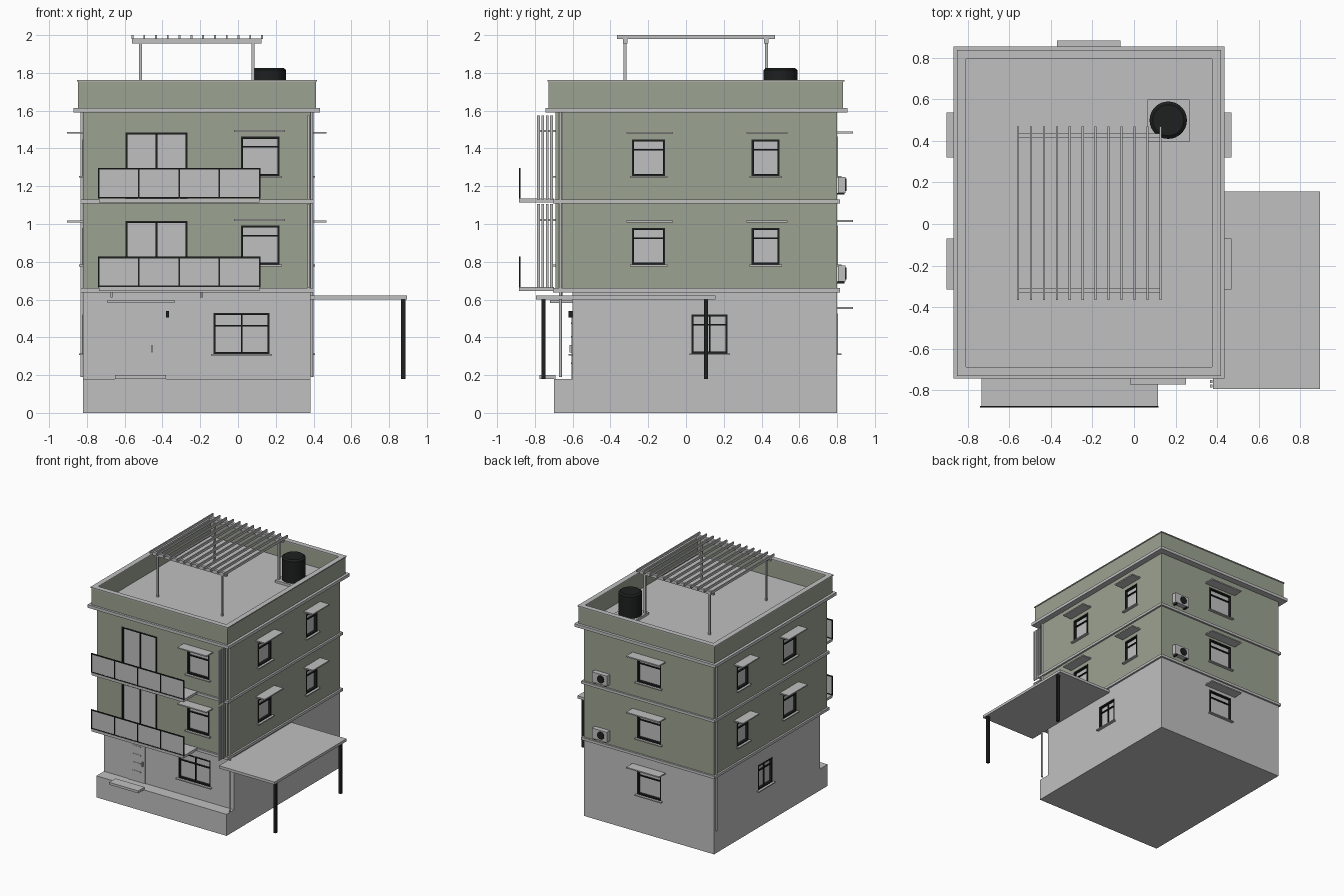
import bpy
import bmesh
import math
from mathutils import Matrix, Vector

cube = bpy.data.objects.get("Cube")
if cube:
    bpy.data.objects.remove(cube, do_unlink=True)


def material(name, rgb):
    m = bpy.data.materials.new(name)
    m.use_nodes = True
    m.diffuse_color = (*rgb, 1)
    m.node_tree.nodes["Principled BSDF"].inputs["Base Color"].default_value = (*rgb, 1)
    return m


GREY = material("light grey", (0.53, 0.53, 0.53))
GREEN = material("sage green", (0.335, 0.366, 0.285))
BLACK = material("charcoal black", (0.013, 0.014, 0.014))


def finish(name, bm, mat):
    mesh = bpy.data.meshes.new(name)
    bm.to_mesh(mesh)
    bm.free()
    mesh.materials.append(mat)
    ob = bpy.data.objects.new(name, mesh)
    bpy.context.collection.objects.link(ob)
    return ob


def boxes(name, mat, items):
    """One object from boxes given as (x0, x1, y0, y1, z0, z1)."""
    bm = bmesh.new()
    for b in items:
        lo, hi = Vector(b[::2]), Vector(b[1::2])
        m = Matrix.Translation((lo + hi) / 2) @ Matrix.Diagonal((*(hi - lo), 1))
        bmesh.ops.create_cube(bm, size=1, matrix=m)
    return finish(name, bm, mat)


def cylinder(name, mat, r, depth, centre, axis="Z", sides=12, r_top=None):
    bm = bmesh.new()
    rot = Matrix.Rotation(math.pi / 2, 4, "X") if axis == "Y" else Matrix()
    bmesh.ops.create_cone(bm, cap_ends=True, segments=sides, radius1=r,
                          radius2=r if r_top is None else r_top, depth=depth,
                          matrix=Matrix.Translation(centre) @ rot)
    ob = finish(name, bm, mat)
    for p in ob.data.polygons:
        p.use_smooth = len(p.vertices) == 4
    return ob


def ring(x0, x1, y0, y1, z0, z1, t):
    return [(x0, x1, y0, y0 + t, z0, z1), (x0, x1, y1 - t, y1, z0, z1),
            (x0, x0 + t, y0 + t, y1 - t, z0, z1), (x1 - t, x1, y0 + t, y1 - t, z0, z1)]


# Wall planes
LEFT, RIGHT, FRONT, BACK, GROUND_FRONT = -0.82, 0.385, -0.69, 0.80, -0.60
FLOORS = (0.66, 1.13)


def on_wall(side, u0, u1, d0, d1, z0, z1):
    """Box on a wall: u runs along it, d points out of it."""
    if side in ("east", "west"):
        s, p = (1, RIGHT) if side == "east" else (-1, LEFT)
        a, b = sorted((p + s * d0, p + s * d1))
        return (a, b, u0, u1, z0, z1)
    s, p = {"front": (-1, FRONT), "ground_front": (-1, GROUND_FRONT), "back": (1, BACK)}[side]
    a, b = sorted((p + s * d0, p + s * d1))
    return (u0, u1, a, b, z0, z1)


cuts = {"ground": [], "upper": []}
RECESS = 0.025


def window(label, storey, side, u0, u1, z0, z1, mullion=False, transom=True,
           sill=True, shade=None):
    cuts[storey].append(on_wall(side, u0, u1, -RECESS, 0.05, z0, z1))
    t, d0, d1 = 0.011, -RECESS, 0.002
    bars = [(u0, u0 + t, z0, z1), (u1 - t, u1, z0, z1),
            (u0 + t, u1 - t, z0, z0 + t), (u0 + t, u1 - t, z1 - t, z1)]
    frame = [on_wall(side, a, b, d0, d1, c, d) for a, b, c, d in bars]
    if transom:
        zt = z1 - 0.05 if z1 - z0 < 0.215 else z1 - 0.065
        frame.append(on_wall(side, u0 + t, u1 - t, d0, -0.008, zt - 0.008, zt))
    if mullion:
        m = (u0 + u1) / 2
        frame.append(on_wall(side, m - 0.004, m + 0.004, d0, -0.008, z0 + t, z1 - t))
    boxes(label + "_frame", BLACK, frame)
    boxes(label + "_glass", GREY, [on_wall(side, u0, u1, d0 - 0.002, d0 + 0.006, z0, z1)])
    if sill:
        boxes(label + "_sill", GREY, [on_wall(side, u0 - 0.012, u1 + 0.012, -0.01, 0.022, z0 - 0.009, z0)])
    if shade:
        a, b, z = shade
        boxes(label + "_sunshade", GREY, [on_wall(side, a, b, -0.005, 0.084, z - 0.005, z + 0.005)])


# Ground floor windows and door
window("ground_front_window", "ground", "ground_front", -0.13, 0.168, 0.312, 0.53, mullion=True)
for side in ("east", "west"):
    window(f"ground_{side}_window", "ground", side, 0.03, 0.22, 0.315, 0.52, mullion=True)
window("ground_back_window", "ground", "back", -0.33, -0.11, 0.315, 0.525, shade=(-0.37, -0.065, 0.555))

# Upper floor windows, balcony doors, balconies and fins
for n, z in enumerate(FLOORS, 1):
    f = f"floor_{n}"
    window(f + "_front_window", "upper", "front", 0.015, 0.22, z + 0.125, z + 0.332, shade=(-0.02, 0.25, z + 0.362))
    window(f + "_balcony_door", "upper", "front", -0.595, -0.268, z + 0.002, z + 0.355,
           mullion=True, transom=False, sill=False)
    window(f + "_back_window", "upper", "back", -0.33, -0.11, z + 0.125, z + 0.332, shade=(-0.37, -0.065, z + 0.355))
    for side in ("east", "west"):
        window(f"{f}_{side}_front_window", "upper", side, -0.285, -0.11, z + 0.125, z + 0.318,
               shade=(-0.315, -0.07, z + 0.353))
        window(f"{f}_{side}_rear_window", "upper", side, 0.348, 0.495, z + 0.125, z + 0.318,
               shade=(0.32, 0.537, z + 0.353))

    boxes(f + "_slab", GREY, [(-0.835, 0.4, -0.705, 0.815, z - 0.022, z)])
    boxes(f + "_balcony_slab", GREY, [(-0.735, 0.115, -0.885, -0.70, z - 0.015, z + 0.006)])
    x0, x1, y = -0.742, 0.118, -0.881
    step = (x1 - x0 - 0.008) / 4
    posts = [(x0 + i * step, x0 + i * step + 0.008, y - 0.004, y + 0.004, z + 0.005, z + 0.165) for i in range(5)]
    rails = [(x0, x1, y - 0.004, y + 0.004, z + 0.158, z + 0.167), (x0, x1, y - 0.004, y + 0.004, z + 0.007, z + 0.014)]
    boxes(f + "_balcony_rail", BLACK, posts + rails)
    boxes(f + "_balcony_panels", GREY, [(x0 + 0.004, x1 - 0.004, y - 0.002, y + 0.002, z + 0.012, z + 0.16)])
    boxes(f + "_corner_fins", GREY, [(0.367, 0.379, -0.788 + i * 0.023, -0.774 + i * 0.023, z, z + 0.445)
                                     for i in range(4)])

    # Air conditioner
    boxes(f + "_air_conditioner", GREY, [(0.14, 0.28, 0.805, 0.845, z + 0.035, z + 0.12)])
    cylinder(f"{f}_fan_grille", BLACK, 0.032, 0.006, (0.197, 0.847, z + 0.078), "Y", 20)
    boxes(f + "_air_conditioner_bracket", BLACK, [(x, x + 0.01, 0.795, 0.84, z + 0.025, z + 0.035) for x in (0.155, 0.255)])

# Main walls with openings cut out
boxes("plinth", GREY, [(LEFT, RIGHT, -0.70, BACK, 0, 0.18)])
walls = {"ground": boxes("ground_floor_walls", GREY, [(LEFT, RIGHT, GROUND_FRONT, BACK, 0.18, 0.645)]),
         "upper": boxes("upper_floor_walls", GREEN, [(LEFT, RIGHT, FRONT, BACK, 0.65, 1.6)])}
for storey, wall in walls.items():
    cutter = boxes("opening_cutter", GREY, cuts[storey])
    cutter.hide_render = True
    mod = wall.modifiers.new("openings", "BOOLEAN")
    mod.operation, mod.solver, mod.object = "DIFFERENCE", "EXACT", cutter
    bpy.context.view_layer.objects.active = wall
    bpy.ops.object.modifier_apply(modifier=mod.name)
    bpy.data.objects.remove(cutter, do_unlink=True)

# Entrance
boxes("entrance_door", GREY, [(-0.6, -0.435, -0.606, -0.595, 0.18, 0.525)])
boxes("door_strips", GREY, [(-0.55, -0.475, -0.609, -0.604, z, z + 0.008) for z in (0.26, 0.33, 0.4, 0.47)])
boxes("door_handle", GREY, [(-0.458, -0.452, -0.618, -0.604, 0.32, 0.36)])
boxes("entrance_step", GREY, [(-0.65, -0.38, -0.775, -0.69, 0.18, 0.2)])
boxes("entrance_canopy", GREY, [(-0.692, -0.337, -0.72, -0.595, 0.583, 0.598)])
boxes("wall_lamp", BLACK, [(-0.382, -0.364, -0.623, -0.598, 0.505, 0.54)])
for i, x in enumerate((-0.67, -0.195), 1):
    cylinder(f"soffit_lamp_{i}", GREY, 0.006, 0.03, (x, -0.66, 0.625))

# Downpipes
cylinder("front_downpipe", GREY, 0.008, 1.4, (0.391, -0.665, 0.89))
cylinder("rear_downpipe", GREY, 0.008, 1.4, (-0.826, 0.775, 0.89))

# Roof slab, parapet and coping
boxes("roof_slab", GREY, [(-0.87, 0.435, -0.745, 0.855, 1.59, 1.615)])
boxes("parapet", GREEN, ring(-0.848, 0.413, -0.727, 0.832, 1.615, 1.755, 0.035))
boxes("parapet_coping", GREY, ring(-0.853, 0.419, -0.733, 0.838, 1.755, 1.763, 0.043))

# Carport
boxes("carport_roof", GREY, [(0.38, 0.895, -0.795, 0.157, 0.6, 0.622)])
boxes("carport_posts", BLACK, [(0.864, 0.886, y - 0.011, y + 0.011, 0.18, 0.6) for y in (-0.755, 0.105)])

# Pergola
boxes("pergola_posts", GREY, [(x - 0.008, x + 0.008, y - 0.008, y + 0.008, 1.615, 1.957)
                              for x in (-0.517, 0.08) for y in (-0.322, 0.425)])
boxes("pergola_beams", GREY, [(-0.56, 0.125, y - 0.011, y + 0.011, 1.955, 1.982) for y in (-0.322, 0.425)])
boxes("pergola_slats", GREY, [(-0.564 + i * 0.0624, -0.554 + i * 0.0624, -0.365, 0.47, 1.98, 2.0) for i in range(12)])

# Water tank
boxes("tank_base", GREY, [(0.065, 0.268, 0.395, 0.6, 1.615, 1.635)])
cylinder("water_tank", BLACK, 0.09, 0.18, (0.165, 0.5, 1.725), sides=32)
cylinder("tank_lid", BLACK, 0.09, 0.012, (0.165, 0.5, 1.821), sides=32, r_top=0.075)
